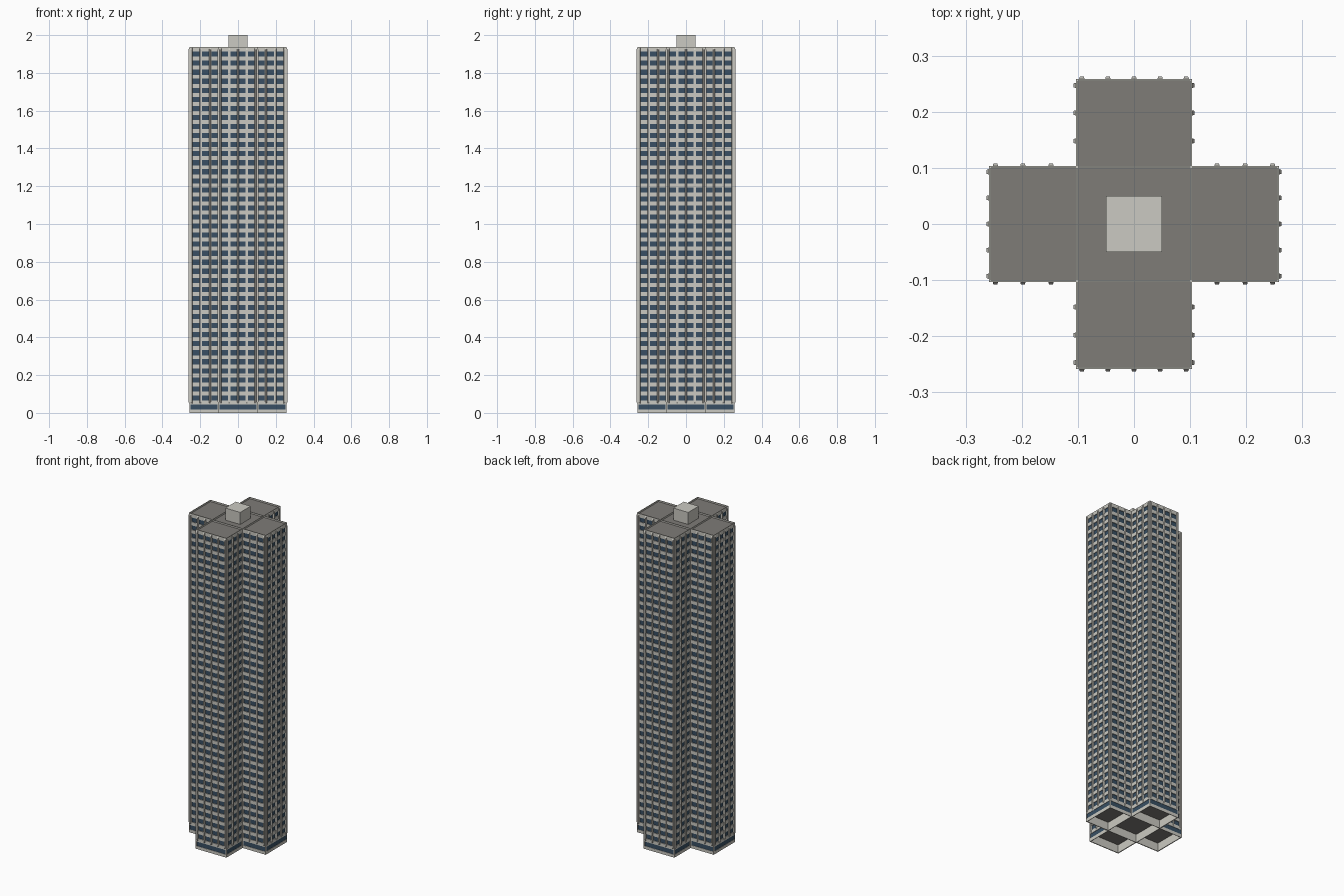
import bpy, bmesh
from mathutils import Vector, Matrix
from math import pi

if "Cube" in bpy.data.objects:
    bpy.data.objects.remove(bpy.data.objects["Cube"])

L, W = 0.258, 0.103            # arm reach and half width of the cross plan
BASE, ROOF, TOP = 0.052, 1.924, 1.936
FLOORS, PITCH, Z0 = 39, 0.0479, 0.0655
Z = Vector((0, 0, 1))


def material(name, rgb):
    m = bpy.data.materials.new(name)
    m.diffuse_color = (*rgb, 1)
    m.use_nodes = True
    m.node_tree.nodes["Principled BSDF"].inputs["Base Color"].default_value = m.diffuse_color
    return m


WALL = material("light concrete", (0.60, 0.59, 0.54))
GLASS = material("dark blue glass", (0.040, 0.078, 0.125))
DARK = material("roof grey", (0.21, 0.20, 0.185))


def finish(bm, name, *mats):
    me = bpy.data.meshes.new(name)
    bm.to_mesh(me)
    bm.free()
    for m in mats:
        me.materials.append(m)
    ob = bpy.data.objects.new(name, me)
    bpy.context.collection.objects.link(ob)
    return ob


def quad(bm, pts, mat=0):
    bm.faces.new([bm.verts.new(p) for p in pts]).material_index = mat


def box(bm, x0, x1, y0, y1, z0, z1, rot=Matrix()):
    m = (rot @ Matrix.Translation(((x0 + x1) / 2, (y0 + y1) / 2, (z0 + z1) / 2))
         @ Matrix.Diagonal((x1 - x0, y1 - y0, z1 - z0, 1)))
    bmesh.ops.create_cube(bm, size=1, matrix=m)


def sides():
    """Yield origin, direction, outward normal and length of all 12 wall faces."""
    for k in range(4):
        r = Matrix.Rotation(k * pi / 2, 3, 'Z')
        for o, u, n, s, kind in (((-W, -L, 0), (1, 0, 0), (0, -1, 0), 2 * W, "end"),
                                 ((W, -L, 0), (0, 1, 0), (1, 0, 0), L - W, "right"),
                                 ((-W, -W, 0), (0, -1, 0), (-1, 0, 0), L - W, "left")):
            yield r @ Vector(o), r @ Vector(u), r @ Vector(n), s, kind


def panel(bm, o, u, n, xs, zs, depth):
    """Wall grid; cells odd in both directions become recessed windows."""
    for i in range(len(xs) - 1):
        for j in range(len(zs) - 1):
            c = [o + u * x + Z * z for x, z in ((xs[i], zs[j]), (xs[i + 1], zs[j]),
                                                (xs[i + 1], zs[j + 1]), (xs[i], zs[j + 1]))]
            if i % 2 and j % 2:
                d = [p - n * depth for p in c]
                quad(bm, d, 1)
                for a in range(4):
                    b = (a + 1) % 4
                    quad(bm, (c[a], c[b], d[b], d[a]))
            else:
                quad(bm, c)


def rib_positions(kind):
    if kind == "end":
        return [W + i * 0.0465 for i in (-2, -1, 0, 1, 2)]
    p = [0.011, 0.060, 0.110]               # measured from the outer corner
    return p if kind == "right" else [L - W - q for q in reversed(p)]


# Window walls, ground floor and vertical ribs
walls, ground, ribs = bmesh.new(), bmesh.new(), bmesh.new()
zs = [BASE]
for f in range(FLOORS):
    zs += [Z0 + f * PITCH, Z0 + f * PITCH + 0.027]
zs.append(ROOF)
for o, u, n, s, kind in sides():
    rp = rib_positions(kind)
    stops = list(rp)
    if kind == "right":
        stops.append(s)
    elif kind == "left":
        stops.insert(0, 0)
    xs = [0]
    for a, b in zip(stops, stops[1:]):
        xs += [a + 0.0065, b - 0.0065]
    xs.append(s)
    panel(walls, o, u, n, xs, zs, 0.004)
    panel(ground, o, u, n, [0, 0.006, s - 0.006, s], [0, 0.018, 0.045, BASE], 0.002)
    for x in rp:
        def ring(w, out, z0, z1):
            return [o + u * (x + a) + n * out + Z * z
                    for a, z in ((-w, z0), (w, z0), (w, z1), (-w, z1))]
        c, d = ring(0.0048, 0, 0.05, 1.932), ring(0.0035, 0.005, 0.058, 1.922)
        quad(ribs, d)
        for a in range(4):
            b = (a + 1) % 4
            quad(ribs, (c[a], c[b], d[b], d[a]))
finish(walls, "window_walls", WALL, GLASS)
finish(ribs, "vertical_ribs", WALL)
finish(ground, "ground_floor_walls", WALL, GLASS)


def rim(name, inset, t, z0, z1):
    """Thin bars round every arm and between the arms and the centre."""
    bm = bmesh.new()
    l, w = L - inset, W - inset
    for k in range(4):
        r = Matrix.Rotation(k * pi / 2, 4, 'Z')
        box(bm, -w, w, -l, -l + t, z0, z1, r)
        box(bm, -w, -w + t, -l + t, -W, z0, z1, r)
        box(bm, w - t, w, -l + t, -W, z0, z1, r)
        box(bm, -W, W, -W, -W + t, z0, z1, r)
    finish(bm, name, WALL)


rim("parapet", 0, 0.0035, ROOF, TOP)
rim("ground_floor_inner_walls", 0.0025, 0.003, 0, BASE)


def plate(name, z, flip):
    """Cross-shaped flat plate made of five cells."""
    bm = bmesh.new()
    for x0, x1, y0, y1 in ((-L, -W, -W, W), (-W, W, -W, W), (W, L, -W, W),
                           (-W, W, -L, -W), (-W, W, W, L)):
        p = [(x0, y0, z), (x1, y0, z), (x1, y1, z), (x0, y1, z)]
        quad(bm, p[::-1] if flip else p)
    finish(bm, name, DARK)


plate("roof", ROOF + 0.003, False)
plate("ground_floor_ceiling", BASE - 0.002, True)

# Lift housing on the roof
bm = bmesh.new()
box(bm, -0.05, 0.05, -0.05, 0.05, ROOF, 2.0)
finish(bm, "rooftop_housing", WALL)
